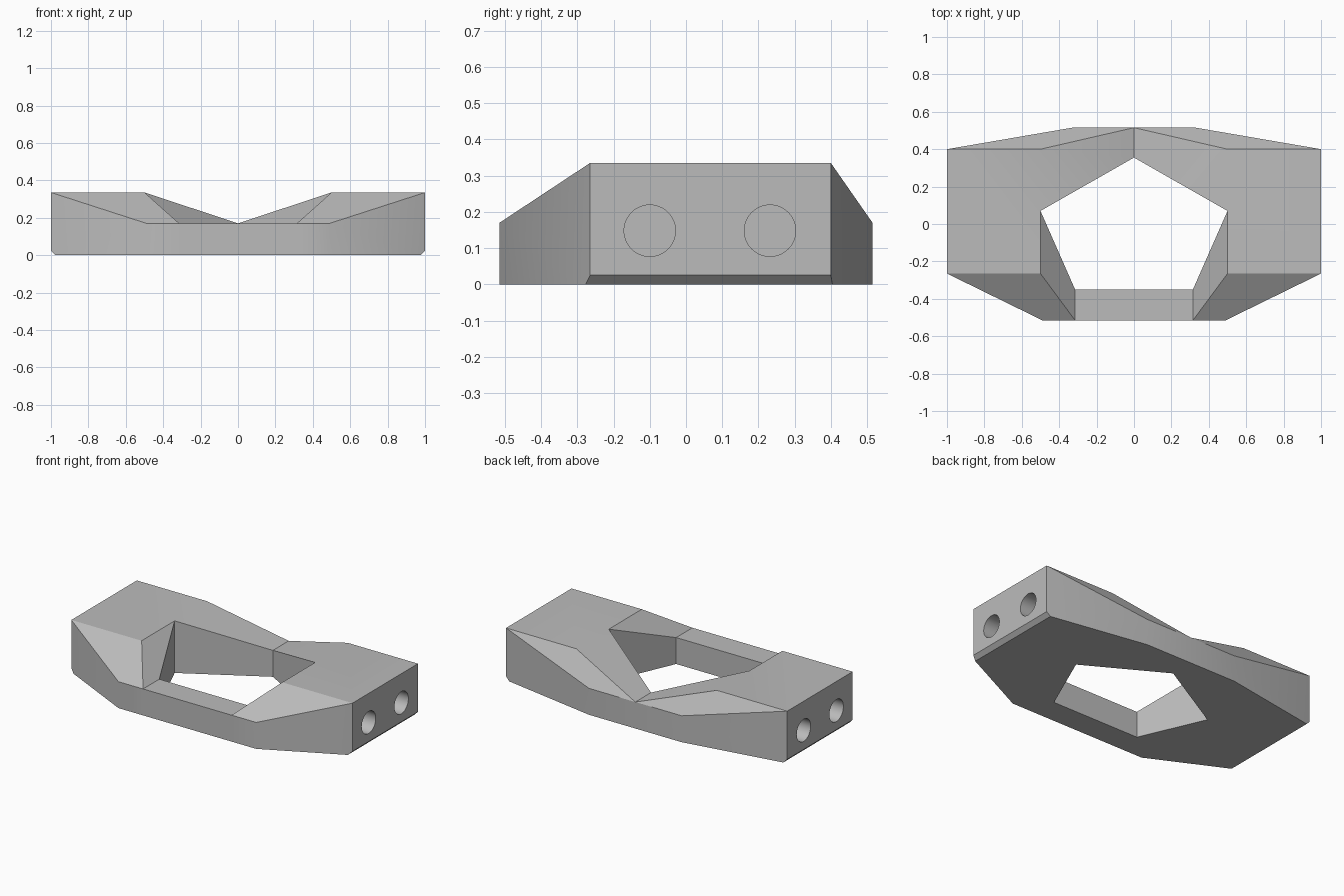
import bpy
import bmesh
import math
from mathutils import Matrix, Vector

cube = bpy.data.objects.get("Cube")
if cube:
    bpy.data.objects.remove(cube, do_unlink=True)

HIGH, LOW = 0.335, 0.17      # end block height, bar height
BACK, FRONT = 0.515, -0.515

grey = bpy.data.materials.new("plain_grey")
grey.use_nodes = True
colour = (0.5, 0.5, 0.5, 1)
grey.diffuse_color = colour
grey.node_tree.nodes["Principled BSDF"].inputs["Base Color"].default_value = colour


def make_object(name, bm):
    mesh = bpy.data.meshes.new(name)
    bm.to_mesh(mesh)
    bm.free()
    obj = bpy.data.objects.new(name, mesh)
    bpy.context.collection.objects.link(obj)
    mesh.materials.append(grey)
    return obj


# Corners of the upper surface on the left half
corners = {
    "end_back": (1, 0.4, HIGH), "end_front": (1, -0.265, HIGH),
    "block_back": (0.5, 0.4, HIGH), "block_front": (0.5, -0.265, HIGH),
    "hole_side": (0.5, 0.07, HIGH), "hole_back": (0, 0.355, LOW),
    "back_mid": (0, BACK, LOW), "back_corner": (0.33, BACK, LOW),
    "front_corner": (0.49, FRONT, LOW), "bar_outer": (0.315, FRONT, LOW),
    "bar_inner": (0.315, -0.35, LOW), "hole_front": (0, -0.35, LOW),
    "front_mid": (0, FRONT, LOW),
}
facets = [
    "end_back block_back hole_side block_front end_front",   # block top
    "block_back back_mid hole_back hole_side",               # ramp to the back
    "end_back back_corner back_mid block_back",              # back slope
    "block_front hole_side bar_inner bar_outer",             # steep inner slope
    "end_front block_front bar_outer front_corner",          # front slope
    "bar_outer bar_inner hole_front front_mid",              # low front bar
]

# Frame: both halves of the upper surface, extruded down to a flat base
bm = bmesh.new()
for side in (1, -1):
    verts = {n: bm.verts.new((side * x, y, z)) for n, (x, y, z) in corners.items()}
    for facet in facets:
        bm.faces.new([verts[n] for n in facet.split()])
bmesh.ops.remove_doubles(bm, verts=bm.verts[:], dist=0.0001)
bmesh.ops.recalc_face_normals(bm, faces=bm.faces[:])
base = bmesh.ops.extrude_face_region(bm, geom=bm.faces[:], use_keep_orig=True)
for item in base["geom"]:
    if isinstance(item, bmesh.types.BMVert):
        item.co.z = 0

# Chamfer under each end
for side in (1, -1):
    cut = bmesh.ops.bisect_plane(
        bm, geom=bm.verts[:] + bm.edges[:] + bm.faces[:],
        plane_co=Vector((side, 0, 0.025)), plane_no=Vector((side, 0, -1)),
        clear_outer=True)
    rim = [e for e in bm.edges if e.is_boundary]
    bmesh.ops.holes_fill(bm, edges=rim, sides=0)
bmesh.ops.recalc_face_normals(bm, faces=bm.faces[:])
frame = make_object("frame", bm)

# Two blind round holes in each end
bm = bmesh.new()
for side in (1, -1):
    for y in (-0.1, 0.232):
        bmesh.ops.create_cone(
            bm, cap_ends=True, segments=48, radius1=0.071, radius2=0.071, depth=0.4,
            matrix=Matrix.Translation((side * 0.9, y, 0.148))
            @ Matrix.Rotation(math.pi / 2, 4, "Y"))
cutter = make_object("hole_cutter", bm)
cutter.hide_render = True

drill = frame.modifiers.new("end_holes", "BOOLEAN")
drill.operation = "DIFFERENCE"
drill.solver = "EXACT"
drill.object = cutter

bpy.ops.object.select_all(action="DESELECT")
frame.select_set(True)
bpy.context.view_layer.objects.active = frame
bpy.ops.object.modifier_apply(modifier=drill.name)
bpy.data.objects.remove(cutter, do_unlink=True)
bpy.ops.object.shade_smooth_by_angle(angle=math.radians(30))
